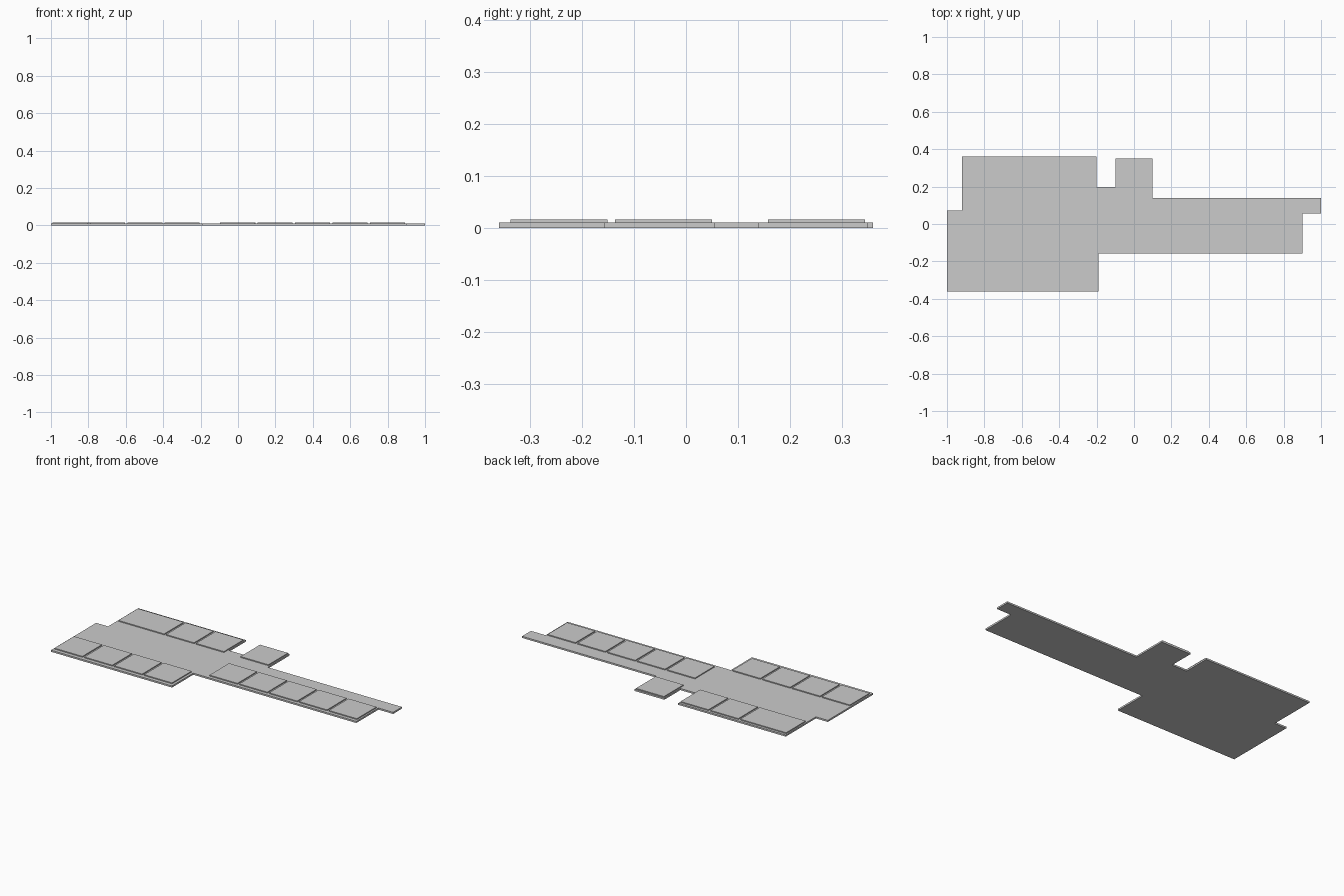
import bpy, bmesh

if "Cube" in bpy.data.objects:
    bpy.data.objects.remove(bpy.data.objects["Cube"])

BASE_TOP, PAD_TOP = 0.01, 0.016


def slab(name, outline, z0, z1):
    """Extrude a flat outline between two heights."""
    bm = bmesh.new()
    face = bm.faces.new([bm.verts.new((x, y, z0)) for x, y in outline])
    ext = bmesh.ops.extrude_face_region(bm, geom=[face], use_keep_orig=True)
    verts = [v for v in ext["geom"] if isinstance(v, bmesh.types.BMVert)]
    bmesh.ops.translate(bm, verts=verts, vec=(0, 0, z1 - z0))
    bmesh.ops.recalc_face_normals(bm, faces=bm.faces)
    mesh = bpy.data.meshes.new(name)
    bm.to_mesh(mesh)
    bm.free()
    obj = bpy.data.objects.new(name, mesh)
    bpy.context.collection.objects.link(obj)
    return obj


def pad(name, x, y, width=0.187, depth=0.187):
    """Raised rectangular tile resting on the floor plate."""
    return slab(name, [(x, y), (x + width, y), (x + width, y + depth), (x, y + depth)],
                BASE_TOP, PAD_TOP)


# Stepped floor plate
slab("floor_plate", [
    (-1, -0.36), (-0.19, -0.36), (-0.19, -0.157), (0.902, -0.157),
    (0.902, 0.055), (1, 0.055), (1, 0.14), (0.1, 0.14),
    (0.1, 0.35), (-0.1, 0.35), (-0.1, 0.197), (-0.2, 0.197),
    (-0.2, 0.36), (-0.92, 0.36), (-0.92, 0.072), (-1, 0.072)], 0, BASE_TOP)

# Front left row of four pads
for i in range(4):
    pad(f"front_left_pad_{i + 1}", -0.992 + 0.2 * i, -0.338)

# Right row of five pads
for i in range(5):
    pad(f"right_pad_{i + 1}", -0.095 + 0.2 * i, -0.137)

# Back row: one wide pad, two square pads, one separate pad
pad("back_wide_pad", -0.912, 0.158, width=0.307)
for i, x in enumerate((-0.592, -0.392, -0.094)):
    pad(f"back_pad_{i + 1}", x, 0.158)
